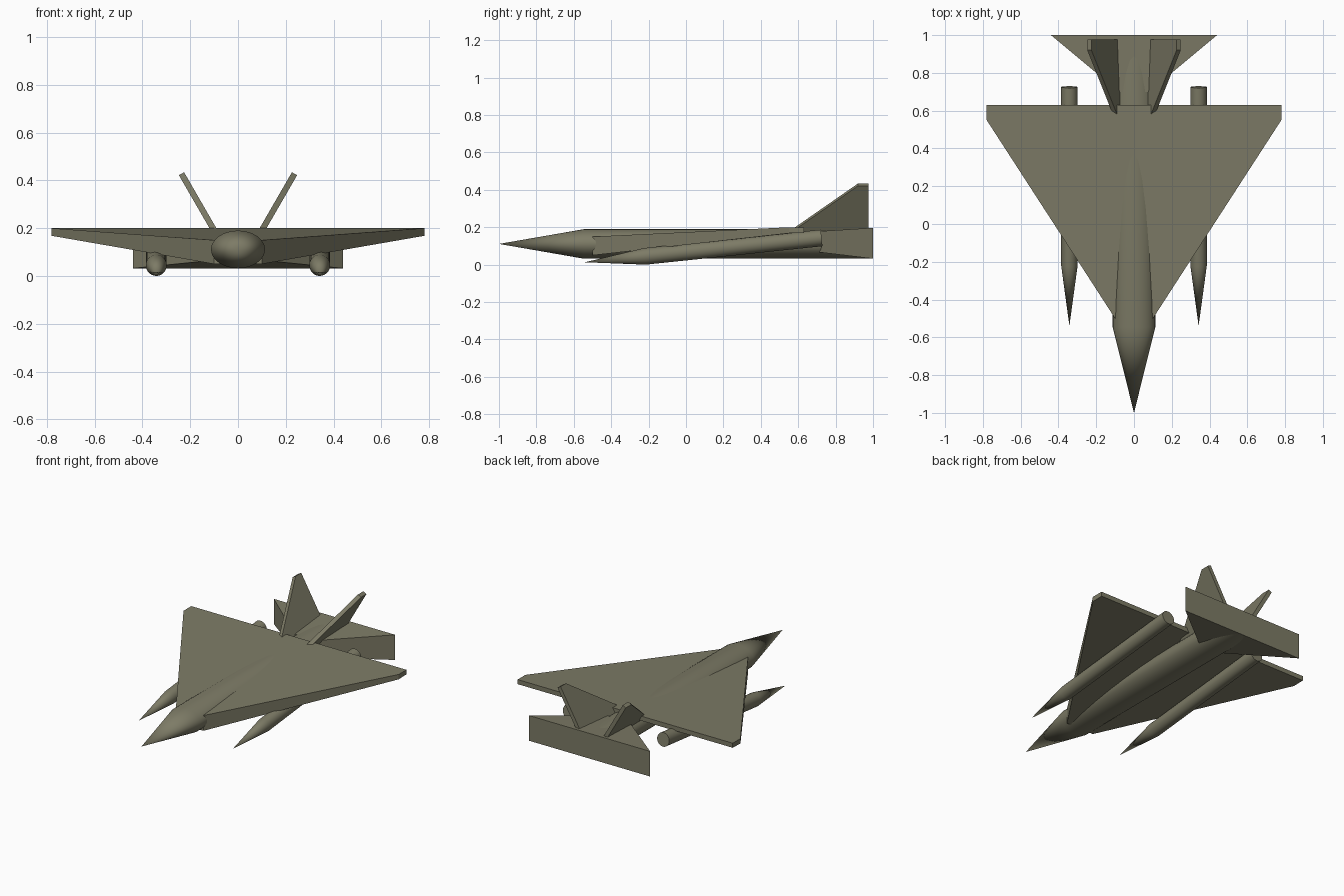
import bpy, bmesh, math
from mathutils import Vector

if "Cube" in bpy.data.objects:
    bpy.data.objects.remove(bpy.data.objects["Cube"])

paint = bpy.data.materials.new("olive grey")
paint.diffuse_color = (0.205, 0.198, 0.133, 1)
paint.use_nodes = True
paint.node_tree.nodes["Principled BSDF"].inputs["Base Color"].default_value = paint.diffuse_color


def finish(name, bm, smooth=False):
    bmesh.ops.recalc_face_normals(bm, faces=bm.faces)
    me = bpy.data.meshes.new(name)
    bm.to_mesh(me)
    bm.free()
    ob = bpy.data.objects.new(name, me)
    bpy.context.collection.objects.link(ob)
    me.materials.append(paint)
    if smooth:
        bpy.ops.object.select_all(action='DESELECT')
        bpy.context.view_layer.objects.active = ob
        ob.select_set(True)
        bpy.ops.object.shade_smooth_by_angle(angle=math.radians(30))
    return ob


def pointed_tube(name, tip, shoulder, tail, rx, rz, sides=32):
    """Cone nose followed by a straight tube, rings square to the axis."""
    tip, shoulder, tail = Vector(tip), Vector(shoulder), Vector(tail)
    axis = (tail - shoulder).normalized()
    side = Vector((1, 0, 0))
    up = side.cross(axis)
    bm = bmesh.new()
    rings = []
    for c in (shoulder, tail):
        rings.append([bm.verts.new(c + side * rx * math.cos(a) + up * rz * math.sin(a))
                      for a in (2 * math.pi * i / sides for i in range(sides))])
    nose = bm.verts.new(tip)
    for i in range(sides):
        j = (i + 1) % sides
        bm.faces.new((nose, rings[0][i], rings[0][j]))
        bm.faces.new((rings[0][i], rings[1][i], rings[1][j], rings[0][j]))
    bm.faces.new(rings[1])
    return finish(name, bm, True)


def slab(name, half_outline):
    """Mirrored wing plate from (x, y, z bottom, z top) points, front to back."""
    pts = half_outline + [(-x, y, b, t) for x, y, b, t in reversed(half_outline)]
    bm = bmesh.new()
    low = [bm.verts.new((x, y, b)) for x, y, b, t in pts]
    top = [bm.verts.new((x, y, t)) for x, y, b, t in pts]
    bm.faces.new(low)
    bm.faces.new(top)
    for i in range(len(pts)):
        j = (i + 1) % len(pts)
        bm.faces.new((low[i], low[j], top[j], top[i]))
    return finish(name, bm)


# Fuselage with pointed nose
pointed_tube("fuselage", (0, -1, 0.111), (0, -0.545, 0.111), (0, 0.995, 0.111), 0.113, 0.079)

# Delta wing and wedge-shaped tail
slab("delta_wing", [(0.1, -0.5, 0.05, 0.15), (0.78, 0.55, 0.168, 0.2), (0.78, 0.63, 0.17, 0.2)])
slab("tail_wedge", [(0.08, 0.70, 0.068, 0.178), (0.44, 1.0, 0.032, 0.197)])

for s, label in ((-1, "left"), (1, "right")):
    # Engine pod, tilted up to the rear
    pointed_tube(label + "_engine_pod", (s * 0.342, -0.54, 0.013),
                 (s * 0.342, -0.22, 0.0445), (s * 0.342, 0.725, 0.143), 0.0435, 0.0445)

    # Outward-leaning tail fin
    lean = math.radians(30)
    half = Vector((s * math.cos(lean), 0, -math.sin(lean))) * 0.0125
    bm = bmesh.new()
    sides = []
    for d in (-1, 1):
        sides.append([bm.verts.new(Vector((s * (0.105 + (z - 0.2) * math.tan(lean)), y, z)) + half * d)
                      for y, z in ((0.52, 0.15), (0.92, 0.428), (0.977, 0.428), (0.977, 0.15))])
        bm.faces.new(sides[-1])
    for i in range(4):
        j = (i + 1) % 4
        bm.faces.new((sides[0][i], sides[0][j], sides[1][j], sides[1][i]))
    finish(label + "_tail_fin", bm)
